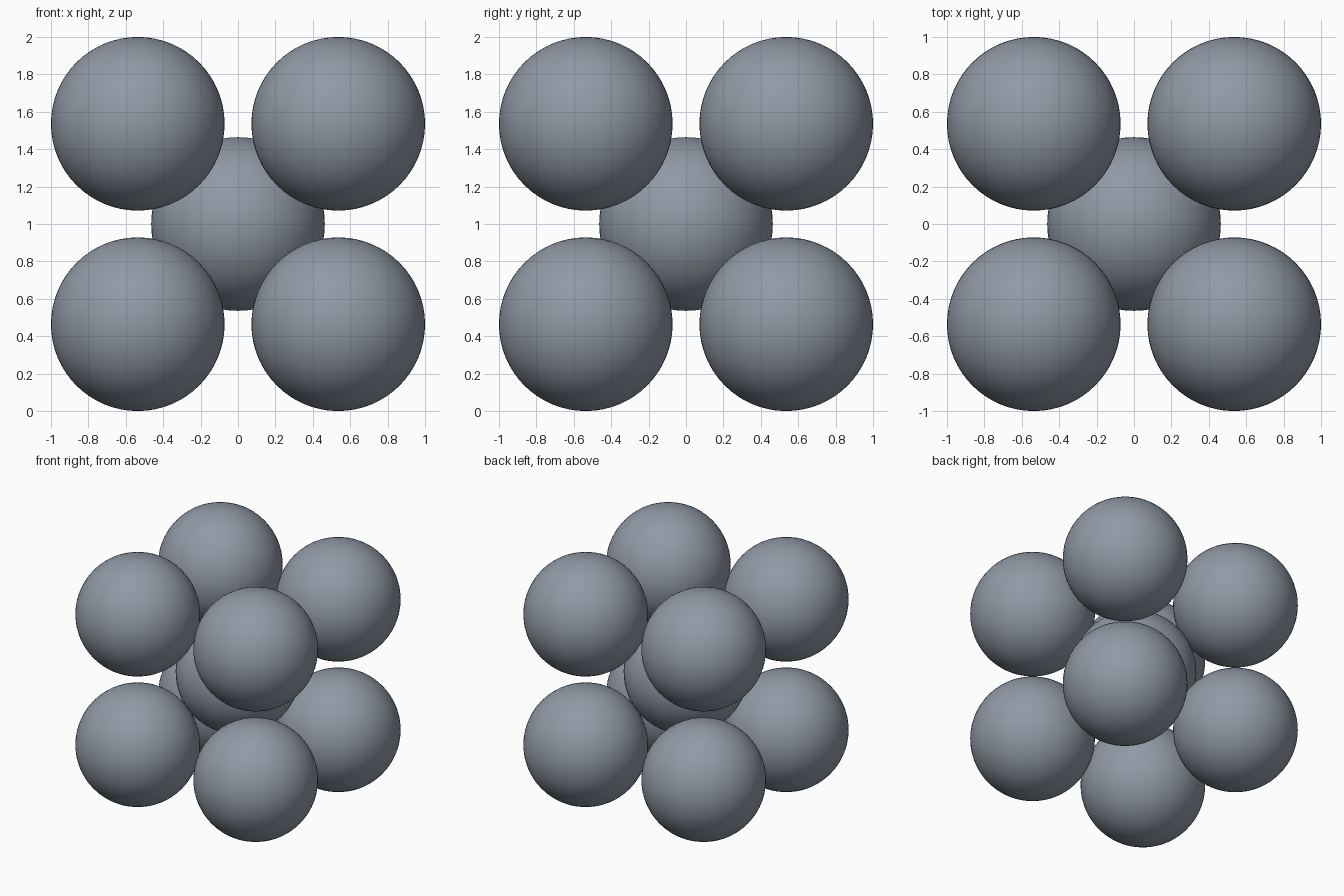
import bpy
from itertools import product
from math import sqrt, radians

cube = bpy.data.objects.get("Cube")
if cube:
    bpy.data.objects.remove(cube, do_unlink=True)

# Body-centred cubic cell: spheres touch along the cube's diagonals
EDGE = 2 / (1 + sqrt(3) / 2)
RADIUS = EDGE * sqrt(3) / 4
HALF = EDGE / 2

# Material
COLOUR = (0.28, 0.32, 0.38, 1)
steel = bpy.data.materials.new("slate_grey")
steel.use_nodes = True
steel.diffuse_color = COLOUR
shader = next(n for n in steel.node_tree.nodes if n.type == "BSDF_PRINCIPLED")
shader.inputs["Base Color"].default_value = COLOUR


def add_sphere(name, location):
    bpy.ops.mesh.primitive_uv_sphere_add(
        segments=64, ring_count=32, radius=RADIUS, location=location)
    sphere = bpy.context.object
    sphere.name = name
    sphere.data.materials.append(steel)
    bpy.ops.object.shade_smooth_by_angle(angle=radians(30))


# Centre sphere
add_sphere("centre_sphere", (0, 0, 1))

# Corner spheres
for x, y, z in product((-1, 1), repeat=3):
    name = "_".join(("top" if z > 0 else "bottom",
                     "back" if y > 0 else "front",
                     "left" if x > 0 else "right", "sphere"))
    add_sphere(name, (x * HALF, y * HALF, 1 + z * HALF))
